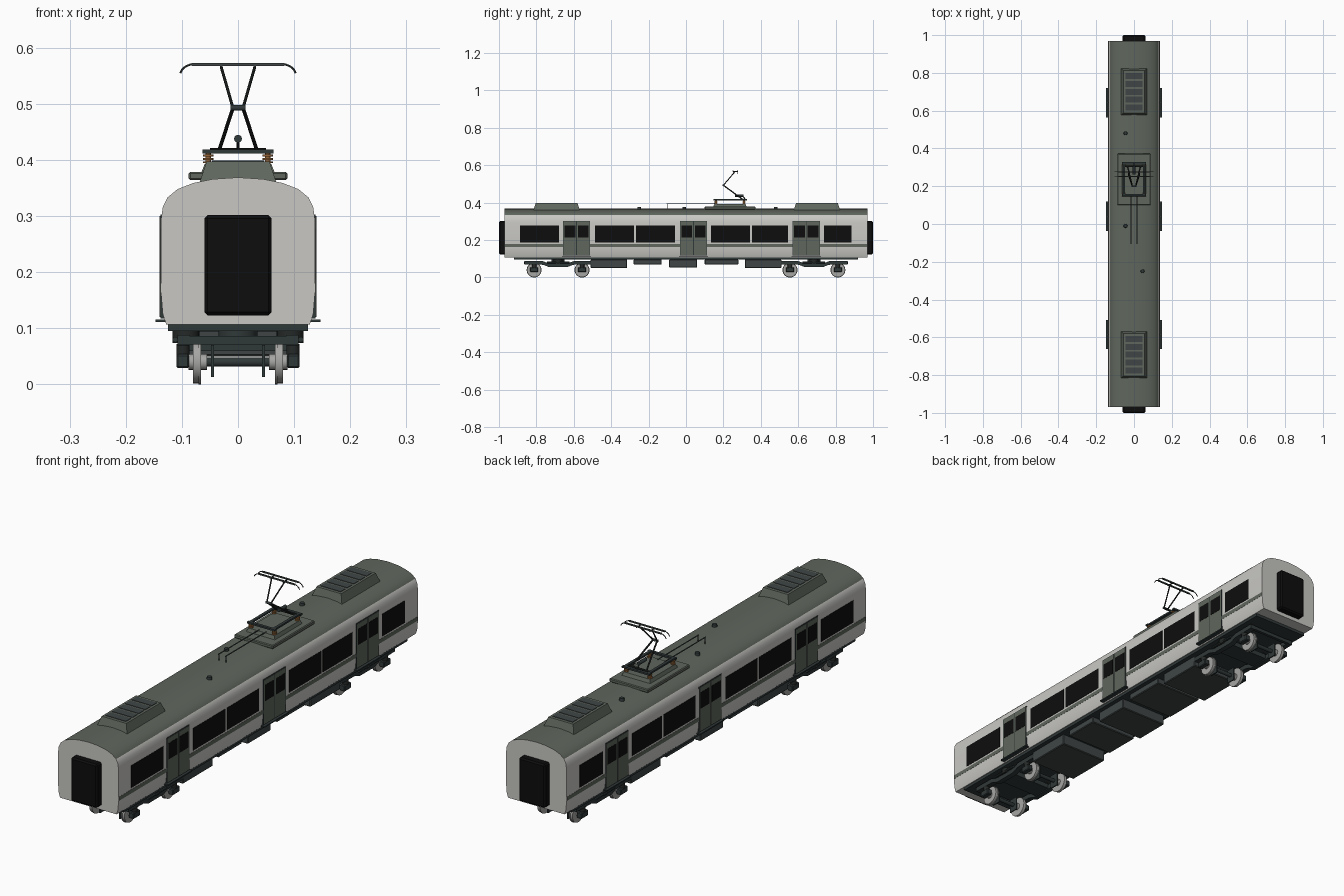
import bpy, bmesh, math
from mathutils import Vector, Matrix

if "Cube" in bpy.data.objects:
    bpy.data.objects.remove(bpy.data.objects["Cube"], do_unlink=True)


def material(name, r, g, b):
    m = bpy.data.materials.new(name)
    m.use_nodes = True
    m.diffuse_color = (r, g, b, 1)
    m.node_tree.nodes["Principled BSDF"].inputs["Base Color"].default_value = (r, g, b, 1)
    return m


WHITE = material("body_white", 0.58, 0.575, 0.55)
ROOF = material("roof_green_grey", 0.115, 0.135, 0.11)
BLACK = material("glass_black", 0.004, 0.004, 0.004)
UNDER = material("underframe_dark", 0.03, 0.04, 0.04)
GRILLE = material("grille_grey", 0.05, 0.06, 0.06)
STEEL = material("wheel_steel", 0.38, 0.38, 0.37)
BROWN = material("insulator_brown", 0.3, 0.13, 0.04)
DARK = material("arm_dark", 0.018, 0.022, 0.02)


def finish(name, bm, *mats, smooth=False):
    bmesh.ops.recalc_face_normals(bm, faces=bm.faces)
    mesh = bpy.data.meshes.new(name)
    bm.to_mesh(mesh)
    bm.free()
    for m in mats:
        mesh.materials.append(m)
    ob = bpy.data.objects.new(name, mesh)
    bpy.context.collection.objects.link(ob)
    if smooth:
        bpy.ops.object.select_all(action="DESELECT")
        ob.select_set(True)
        bpy.context.view_layer.objects.active = ob
        bpy.ops.object.shade_smooth_by_angle(angle=math.radians(35))
    return ob


def box(name, x, y, z, mat, top=1.0, bottom=1.0, bevel=0):
    """Box from (min, max) ranges; top and bottom scale those faces inwards."""
    bm = bmesh.new()
    mid = Vector((sum(x) / 2, sum(y) / 2, sum(z) / 2))
    size = Vector((x[1] - x[0], y[1] - y[0], z[1] - z[0]))
    bmesh.ops.create_cube(bm, size=1)
    for v in bm.verts:
        k = top if v.co.z > 0 else bottom
        inset = (1 - k) * min(size.x, size.y) / 2
        sx, sy = math.copysign(inset, v.co.x), math.copysign(inset, v.co.y)
        v.co = mid + Vector((v.co.x * size.x - sx, v.co.y * size.y - sy, v.co.z * size.z))
    if bevel:
        bmesh.ops.bevel(bm, geom=bm.edges[:], offset=bevel, segments=1, affect="EDGES")
    return finish(name, bm, mat)


def rod(name, p, q, r, mat, sides=12, r2=None):
    p, q = Vector(p), Vector(q)
    bm = bmesh.new()
    turn = (q - p).to_track_quat("Z", "Y").to_matrix().to_4x4()
    bmesh.ops.create_cone(bm, cap_ends=True, segments=sides, radius1=r, radius2=r if r2 is None else r2,
                          depth=(q - p).length, matrix=Matrix.Translation((p + q) / 2) @ turn)
    return finish(name, bm, mat, smooth=True)


def extrude(name, points, to3d, a, b, mat):
    """Prism of a flat outline between positions a and b."""
    bm = bmesh.new()
    rings = [[bm.verts.new(to3d(u, v, w)) for u, v in points] for w in (a, b)]
    for ring in rings:
        bm.faces.new(ring)
    n = len(points)
    for i in range(n):
        j = (i + 1) % n
        bm.faces.new((rings[0][i], rings[0][j], rings[1][j], rings[1][i]))
    return finish(name, bm, *mat, smooth=True)


# Car body shell, roof coloured by height
half = [(0.128, 0.107), (0.134, 0.125), (0.137, 0.16), (0.137, 0.295), (0.134, 0.316),
        (0.126, 0.333), (0.108, 0.348), (0.08, 0.359), (0.045, 0.366)]
outline = half + [(0, 0.369)] + [(-x, z) for x, z in reversed(half)]
body = extrude("car_body", outline, lambda x, z, y: (x, y, z), -0.97, 0.97, (WHITE, ROOF))
for f in body.data.polygons:
    if f.center.z > 0.333 and abs(f.normal.y) < 0.5:
        f.material_index = 1

# Gangways at both ends
for s, end in ((-1, "front"), (1, "rear")):
    box(end + "_gangway", (-0.06, 0.06), sorted((s * 0.96, s)), (0.123, 0.302), BLACK, bevel=0.006)

# Sides: stripe, windows, doors, steps
WINDOWS = [(-0.888, -0.68), (-0.487, -0.278), (-0.267, -0.06),
           (0.135, 0.342), (0.353, 0.545), (0.737, 0.885)]
DOORS = (-0.585, 0.04, 0.643)
for s, side in ((1, "left"), (-1, "right")):
    def plate(name, depth, y, z, mat):
        return box(side + name, sorted((s * (depth - 0.008), s * depth)), y, z, mat)

    plate("_stripe", 0.1377, (-0.969, 0.969), (0.164, 0.18), ROOF)
    for w in WINDOWS:
        plate("_window", 0.1383, w, (0.187, 0.278), BLACK)
    for c in DOORS:
        plate("_door_frame", 0.1385, (c - 0.073, c + 0.073), (0.118, 0.303), UNDER)
        box(side + "_step", sorted((s * 0.12, s * 0.147)), (c - 0.078, c + 0.078), (0.111, 0.116), UNDER)
        for a, b in ((-0.07, -0.002), (0.002, 0.07)):
            plate("_door_leaf", 0.1395, (c + a, c + b), (0.12, 0.3), ROOF)
            plate("_door_glass", 0.1403, (c + a + 0.005, c + b - 0.005), (0.213, 0.279), BLACK)

# Underframe and equipment boxes
box("underframe", (-0.125, 0.125), (-0.92, 0.92), (0.095, 0.108), UNDER)
for a, b, low in ((-0.51, -0.315, 0.05), (-0.28, -0.13, 0.07), (-0.09, 0.06, 0.053),
                  (0.1, 0.28, 0.07), (0.315, 0.51, 0.05)):
    box("equipment_box", (-0.108, 0.108), (a, b), (low, 0.097), GRILLE, bevel=0.003)

# Bogies
side_frame = [(-0.18, 0.088), (-0.085, 0.088), (-0.05, 0.076), (0.05, 0.076), (0.085, 0.088),
              (0.18, 0.088), (0.18, 0.07), (0.08, 0.068), (0.05, 0.056), (-0.05, 0.056),
              (-0.08, 0.068), (-0.18, 0.07)]
for c in (-0.684, 0.684):
    box("bogie_bolster", (-0.1, 0.1), (c - 0.04, c + 0.04), (0.06, 0.08), UNDER)
    rod("bogie_pivot", (0, c, 0.06), (0, c, 0.1), 0.035, UNDER, 16)
    for s in (1, -1):
        extrude("bogie_side_frame", [(c + y, z) for y, z in side_frame],
                lambda y, z, x: (x, y, z), s * 0.086, s * 0.108, (UNDER,))
        rod("air_spring", (s * 0.093, c, 0.074), (s * 0.093, c, 0.097), 0.024, DARK, 16)
        rod("damper", (s * 0.112, c - 0.06, 0.08), (s * 0.112, c + 0.06, 0.08), 0.005, UNDER, 8)
        for e in (-1, 1):
            y = c + e * 0.128
            box("axle_box", sorted((s * 0.087, s * 0.11)), (y - 0.022, y + 0.022), (0.029, 0.054),
                UNDER, bevel=0.003)
            rod("axle_spring", (s * 0.098, y, 0.052), (s * 0.098, y, 0.072), 0.012, DARK)
            rod("wheel_tread", (s * 0.068, y, 0.04), (s * 0.08, y, 0.04), 0.038, STEEL, 28)
            rod("wheel_flange", (s * 0.066, y, 0.04), (s * 0.07, y, 0.04), 0.04, STEEL, 28)
            rod("wheel_hub", (s * 0.055, y, 0.04), (s * 0.088, y, 0.04), 0.014, STEEL, 16)
            box("brake_bar", sorted((s * 0.043, s * 0.048)), (y - 0.02, y + 0.02), (0.013, 0.07), UNDER)
    for e in (-1, 1):
        y = c + e * 0.128
        rod("axle", (-0.09, y, 0.04), (0.09, y, 0.04), 0.008, UNDER)
        box("bogie_end_beam", (-0.09, 0.09), (c + e * 0.175 - 0.006, c + e * 0.175 + 0.006),
            (0.071, 0.086), UNDER)

# Roof cooling units with louvres
for c in (0.7, -0.692):
    box("cooling_unit", (-0.07, 0.07), (c - 0.126, c + 0.126), (0.355, 0.397), ROOF, top=0.8)
    for i in range(5):
        y = c + (i - 2) * 0.042
        box("cooling_louvre", (-0.046, 0.046), (y - 0.016, y + 0.016), (0.395, 0.399), GRILLE)

# Roof vents
for x, y in ((-0.045, 0.48), (-0.045, -0.01), (0.045, -0.25)):
    rod("roof_vent", (x, y, 0.36), (x, y, 0.376), 0.011, UNDER, 16, 0.009)

# Current collector base, insulators and frame
box("collector_base", (-0.088, 0.088), (0.1, 0.372), (0.364, 0.379), ROOF, bevel=0.003)
box("collector_plinth", (-0.066, 0.066), (0.145, 0.325), (0.376, 0.393), ROOF, top=0.9)
for x in (-0.053, 0.053):
    for y in (0.16, 0.31):
        rod("insulator_core", (x, y, 0.39), (x, y, 0.414), 0.005, BROWN)
        for z in (0.396, 0.402, 0.408):
            rod("insulator_disc", (x, y, z - 0.0015), (x, y, z + 0.0015), 0.009, BROWN)
    box("frame_rail", (x - 0.006, x + 0.006), (0.148, 0.327), (0.412, 0.419), UNDER)
for y in (0.154, 0.321):
    box("frame_crossbar", (-0.063, 0.063), (y - 0.006, y + 0.006), (0.412, 0.419), UNDER)
rod("spring_cylinder", (0, 0.262, 0.438), (0, 0.308, 0.438), 0.007, UNDER)
rod("cylinder_bracket", (0, 0.3, 0.438), (0, 0.32, 0.415), 0.003, DARK, 8)

# Folding arms and contact head
for s in (1, -1):
    rod("lower_arm", (s * 0.034, 0.305, 0.416), (s * 0.009, 0.2, 0.493), 0.0035, DARK, 8)
    rod("upper_arm", (s * 0.009, 0.2, 0.493), (s * 0.03, 0.262, 0.566), 0.0028, DARK, 8)
    rod("power_cable", (s * 0.016, -0.105, 0.394), (s * 0.016, 0.16, 0.394), 0.0022, GRILLE, 8)
    rod("cable_post", (s * 0.016, -0.1, 0.36), (s * 0.016, -0.1, 0.394), 0.0022, GRILLE, 8)
rod("knee_tube", (-0.013, 0.2, 0.493), (0.013, 0.2, 0.493), 0.005, UNDER)
rod("arm_pivot", (-0.05, 0.305, 0.417), (0.05, 0.305, 0.417), 0.004, DARK, 8)
for x in (-0.03, 0.03):
    rod("head_link", (x, 0.25, 0.567), (x, 0.278, 0.567), 0.0025, DARK, 8)
for y in (0.252, 0.276):
    box("contact_strip", (-0.083, 0.083), (y - 0.003, y + 0.003), (0.568, 0.573), GRILLE)
    for s in (1, -1):
        horn = [(0.083, 0.571), (0.093, 0.567), (0.099, 0.562), (0.103, 0.555)]
        for (xa, za), (xb, zb) in zip(horn, horn[1:]):
            rod("contact_horn", (s * xa, y, za), (s * xb, y, zb), 0.0018, GRILLE, 8)
